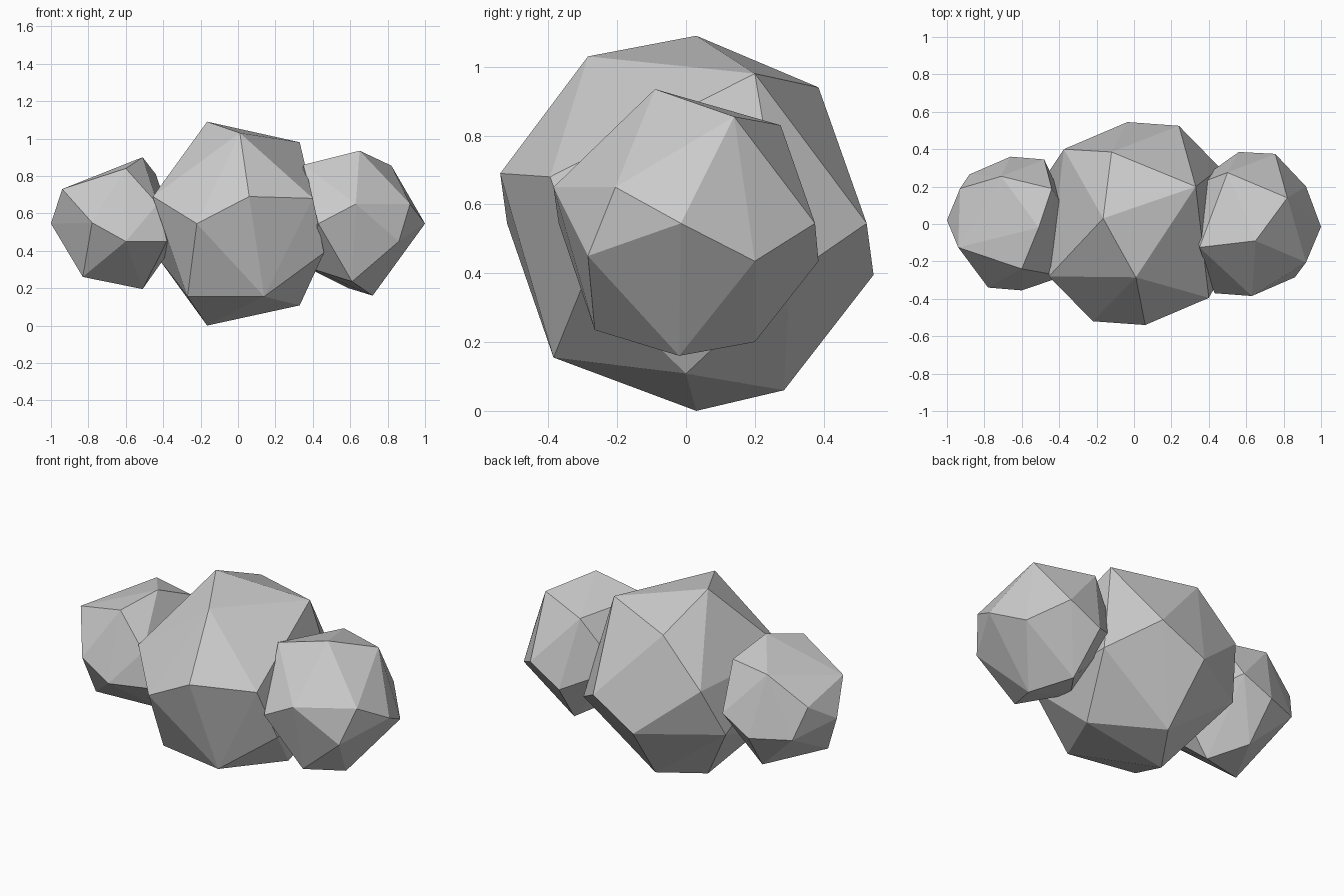
import bpy, bmesh
from mathutils import Vector

MID = 0.545  # height of the three centres


def facet_ball(name, cx, points):
    """Faceted lump: convex hull round a few corner points given from its centre."""
    bm = bmesh.new()
    for p in points:
        bm.verts.new(Vector(p) + Vector((cx, 0, MID)))
    res = bmesh.ops.convex_hull(bm, input=bm.verts[:])
    loose = [v for v in bm.verts if not v.link_faces]
    bmesh.ops.delete(bm, geom=loose, context='VERTS')
    bmesh.ops.recalc_face_normals(bm, faces=bm.faces[:])
    me = bpy.data.meshes.new(name)
    bm.to_mesh(me)
    bm.free()
    ob = bpy.data.objects.new(name, me)
    bpy.context.collection.objects.link(ob)
    return ob


# large middle lump: upper corners, waist, lower corners
facet_ball("middle_lump", 0, [
    (-.165, .03, .545), (.01, -.285, .485), (.33, .2, .435), (-.12, .385, .395),
    (.06, -.54, .145), (.4, -.395, .135), (-.455, -.28, .145), (-.375, .4, .135),
    (-.22, -.52, 0), (.24, .525, 0),
    (-.035, .545, -.15), (-.455, .28, -.145), (.46, -.29, -.155), (.46, .3, -.155),
    (0, .285, -.485), (-.165, .03, -.545), (.14, -.385, -.39), (-.27, -.31, -.39),
    (.33, 0, -.437)])

# right lump
facet_ball("right_lump", .6, [
    (.05, -.09, .39), (.22, .14, .31), (-.1, .275, .285), (-.25, -.125, .315),
    (.32, -.205, .105), (.03, -.385, .105), (-.17, -.37, 0),
    (.4, -.015, 0), (.155, .375, 0), (-.3, .2, .01),
    (.32, .2, -.11), (.26, -.285, -.095), (-.04, .385, -.11),
    (.01, -.265, -.31), (.12, -.02, -.385), (-.01, .2, -.345), (-.24, -.1, -.23)])

# left lump
facet_ball("left_lump", -.62, [
    (.11, -.02, .355), (.02, -.24, .295), (-.09, .255, .27), (.18, .19, .265),
    (-.32, -.125, .185), (-.31, .19, .11), (.19, -.27, .105),
    (-.38, .02, 0), (-.16, -.34, .005), (.14, .345, .015),
    (.02, -.355, -.095), (-.26, .265, -.07), (-.04, .36, -.08), (.24, -.28, -.095),
    (-.21, -.14, -.285), (.11, 0, -.35), (-.02, .2, -.3), (.3, 0, -.08)])
